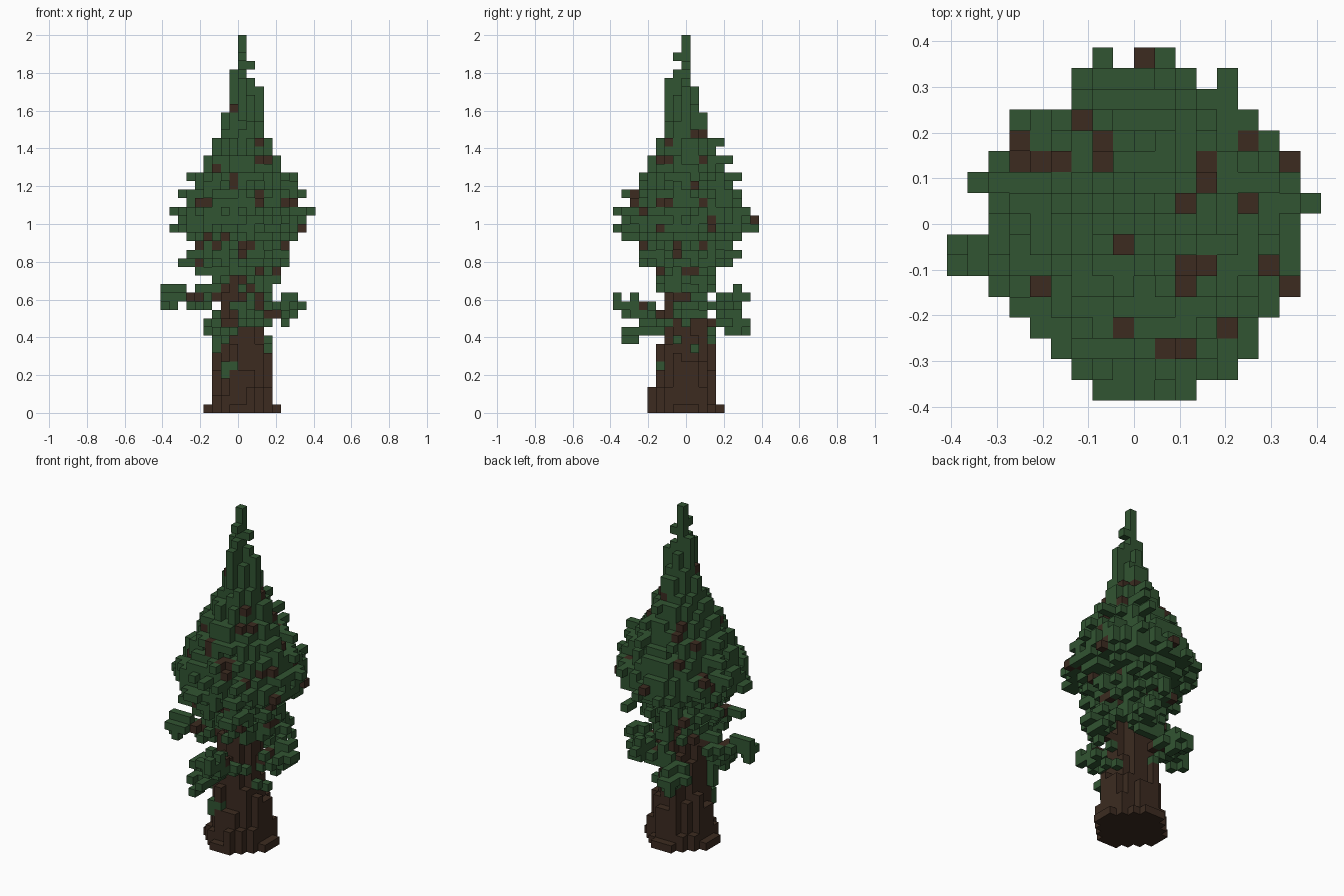
import bpy
import bmesh
import math
import random
from mathutils import Vector

random.seed(23)
cube = bpy.data.objects.get("Cube")
if cube:
    bpy.data.objects.remove(cube)

S = 2 / 44          # size of one block
WOOD, LEAF = "wood", "leaf"
cells = {}          # (x, y, layer) -> (part, kind)


def material(name, colour):
    mat = bpy.data.materials.new(name)
    mat.use_nodes = True
    mat.diffuse_color = (*colour, 1)
    bsdf = next(n for n in mat.node_tree.nodes if n.type == "BSDF_PRINCIPLED")
    bsdf.inputs["Base Color"].default_value = (*colour, 1)
    bsdf.inputs["Roughness"].default_value = 0.9
    return mat


mats = {WOOD: material("bark_brown", (0.045, 0.024, 0.0145)),
        LEAF: material("leaf_green", (0.031, 0.089, 0.032))}


def put(cell, part, kind):
    cells.setdefault(cell, (part, kind))


def disc(reach):
    span = range(-reach, reach + 1)
    return [(x, y) for x in span for y in span]


# Trunk: columns of uneven height that flare at the foot
for x, y in disc(4):
    r = math.hypot(x, y)
    if r <= 2.1:
        height = 20
    elif r <= 2.3:
        height = random.randint(9, 16)
    elif r <= 2.9:
        height = random.randint(5, 9)
    elif r <= 3.2:
        height = random.randint(5, 8)
    elif r <= 3.7:
        height = random.randint(1, 3)
    else:
        height = 1 if r <= 4.2 else 0
    for k in range(height):
        put((x, y, k), "trunk", WOOD)
for k in range(3):
    put((1, -4, k), "trunk", WOOD)


# Lower branches: a wooden limb with a flat, ragged clump of needles
def branch(start, tip, size):
    a, b = Vector(start), Vector(tip)
    steps = int((b - a).length) + 1
    for n in range(steps):
        at = tuple(round(c) for c in a.lerp(b, n / steps))
        if n < steps - 2:
            put(at, "branches", WOOD)
        else:
            put(at, "needles", LEAF)
    put(tip, "needles", LEAF)
    for t in (0.4, 0.8):
        c = a.lerp(b, t)
        for x, y in disc(3):
            for z in (-1, 0, 1):
                d = math.hypot(x, y) + abs(z)
                p = (round(c.x) + x, round(c.y) + y, round(c.z) + z)
                inside = all(abs(p[n]) <= max(4, abs(tip[n])) for n in (0, 1))
                if inside and d <= size and random.random() < 0.52:
                    put(p, "needles", LEAF)


branch((-2, 0, 13), (-9, -1, 13), 2.0)
branch((0, -2, 11), (1, -8, 12), 2.1)
branch((-1, -2, 11), (-2, -7, 8), 1.5)
branch((2, 0, 11), (7, 1, 12), 2.1)
branch((1, 2, 12), (2, 7, 13), 2.0)
branch((-1, 2, 10), (-3, 7, 10), 2.1)
branch((-2, -2, 10), (-4, -3, 10), 1.5)

# Needles hanging close to the trunk
for cell in ((-2, -3, 4), (-2, -3, 5), (-1, -3, 5), (-3, -2, 7), (-3, -2, 8),
             (3, 1, 7), (3, 2, 6), (3, -1, 8), (-1, 3, 8), (-2, 3, 9),
             (2, -2, 10), (-1, -3, 9), (1, -3, 10)):
    cells[cell] = ("needles", LEAF)

# Crown: radius of each layer, from the lowest up
radii = [3.2, 3.3, 4.2, 5.1, 5, 5.2, 6.3, 7.7, 7.3, 7.6, 6.4, 6.4, 5.3, 5.4,
         4.5, 4.2, 3.4, 3.2, 2.5, 2.3, 2.0, 1.5, 1.2]
sway = {xy: random.uniform(-0.35, 0.45) for xy in disc(8)}
for layer, radius in enumerate(radii, 14):
    low, high = layer < 20, layer >= 27
    ragged = 0.5 if low else 0.25
    for x, y in disc(8):
        # Upper layers share one outline per column, so blocks stack upright
        r = math.hypot(x, y) + (sway[x, y] if high else 0)
        if r > radius + (0 if high else 1):
            continue
        if r > radius:
            keep = 0.05
        elif r > radius - 1.2 and not high:
            keep = 1 - ragged
        else:
            keep = 0.6 if low else 1
        if random.random() < keep:
            share = 0.09 if low else 0.02
            wood = r > radius - 1.5 and random.random() < share
            put((x, y, layer), "crown", WOOD if wood else LEAF)

# Spire
for k in range(35, 44):
    put((0, 0, k), "crown", LEAF)
for x, y, top in ((-1, 0, 40), (0, -1, 40), (1, 0, 39), (0, 1, 38),
                  (-1, -1, 36), (1, -1, 37), (2, 0, 38), (0, -2, 39)):
    for k in range(34, top):
        put((x, y, k), "crown", LEAF)
for cell in ((1, 0, 40), (0, -1, 41)):
    put(cell, "crown", LEAF)

# Twigs that stick out of the crown
twigs = [(8, 1, 23), (-8, 2, 23), (-8, -1, 21), (-8, -2, 21), (-7, 2, 25),
         (7, 1, 25), (-6, 1, 27), (6, 2, 27), (-7, -2, 17), (5, 1, 17),
         (-6, 1, 18), (0, -8, 23), (2, -8, 23), (-2, 8, 21), (1, 8, 21),
         (0, 8, 22), (1, -7, 25), (2, 6, 27), (5, 7, 18), (4, -7, 21),
         (1, 4, 31), (-5, -2, 16), (2, 5, 29)]
for x, y, k in twigs:
    for n in range(3):
        f = 1 - n / 8
        put((round(x * f), round(y * f), k), "crown", LEAF)


# Bare wood among the needles: recolour the outermost block along one axis
def bare(axis, sign, spots):
    for spot in spots:
        line = [c for c in cells if c[:axis] + c[axis + 1:] == spot]
        if line:
            outer = max(line, key=lambda c: sign * c[axis])
            cells[outer] = (cells[outer][0], WOOD)


bare(1, -1, [(-5, 24), (-4, 24), (5, 24), (6, 24), (2, 29), (2, 25), (-1, 26),
             (-1, 35), (-3, 28), (-4, 20), (-2, 20), (-3, 19), (0, 19),
             (1, 19), (-5, 17), (2, 16), (0, 18)])
bare(0, 1, [(1, 32), (2, 32), (-2, 29), (1, 26), (-2, 24), (-6, 25), (3, 22),
            (2, 24), (8, 22), (-1, 19), (2, 19), (-1, 18)])
bare(2, 1, [(-6, 4), (-6, 3), (-5, 3), (-4, 3), (-2, 4), (-2, 3), (3, 3),
            (3, 2), (5, 4), (7, 3), (2, -2), (-5, -3), (-1, -5), (4, -5),
            (2, -6), (0, 8)])

# Drop blocks that touch nothing
SIDES = [Vector(d) for d in ((1, 0, 0), (-1, 0, 0), (0, 1, 0), (0, -1, 0),
                             (0, 0, 1), (0, 0, -1))]


def beside(cell, side):
    return tuple(int(a + b) for a, b in zip(cell, side))


for cell in list(cells):
    if not any(beside(cell, s) in cells for s in SIDES):
        del cells[cell]


# Skin every part with the outward faces of its blocks
def build(part):
    bm = bmesh.new()
    for cell, (owner, kind) in cells.items():
        if owner != part:
            continue
        mid = Vector((cell[0] + 0.5, cell[1], cell[2] + 0.5))
        for side in SIDES:
            if beside(cell, side) in cells:
                continue
            u = Vector((side.y, side.z, side.x))
            v = side.cross(u)
            corners = [side + u + v, side - u + v, side - u - v, side + u - v]
            face = bm.faces.new([bm.verts.new((mid + c / 2) * S)
                                 for c in corners])
            face.material_index = 0 if kind == WOOD else 1
    bmesh.ops.remove_doubles(bm, verts=bm.verts, dist=S / 100)
    mesh = bpy.data.meshes.new(part)
    bm.to_mesh(mesh)
    bm.free()
    mesh.materials.append(mats[WOOD])
    mesh.materials.append(mats[LEAF])
    obj = bpy.data.objects.new(part, mesh)
    bpy.context.collection.objects.link(obj)


for part in ("trunk", "branches", "needles", "crown"):
    build(part)
